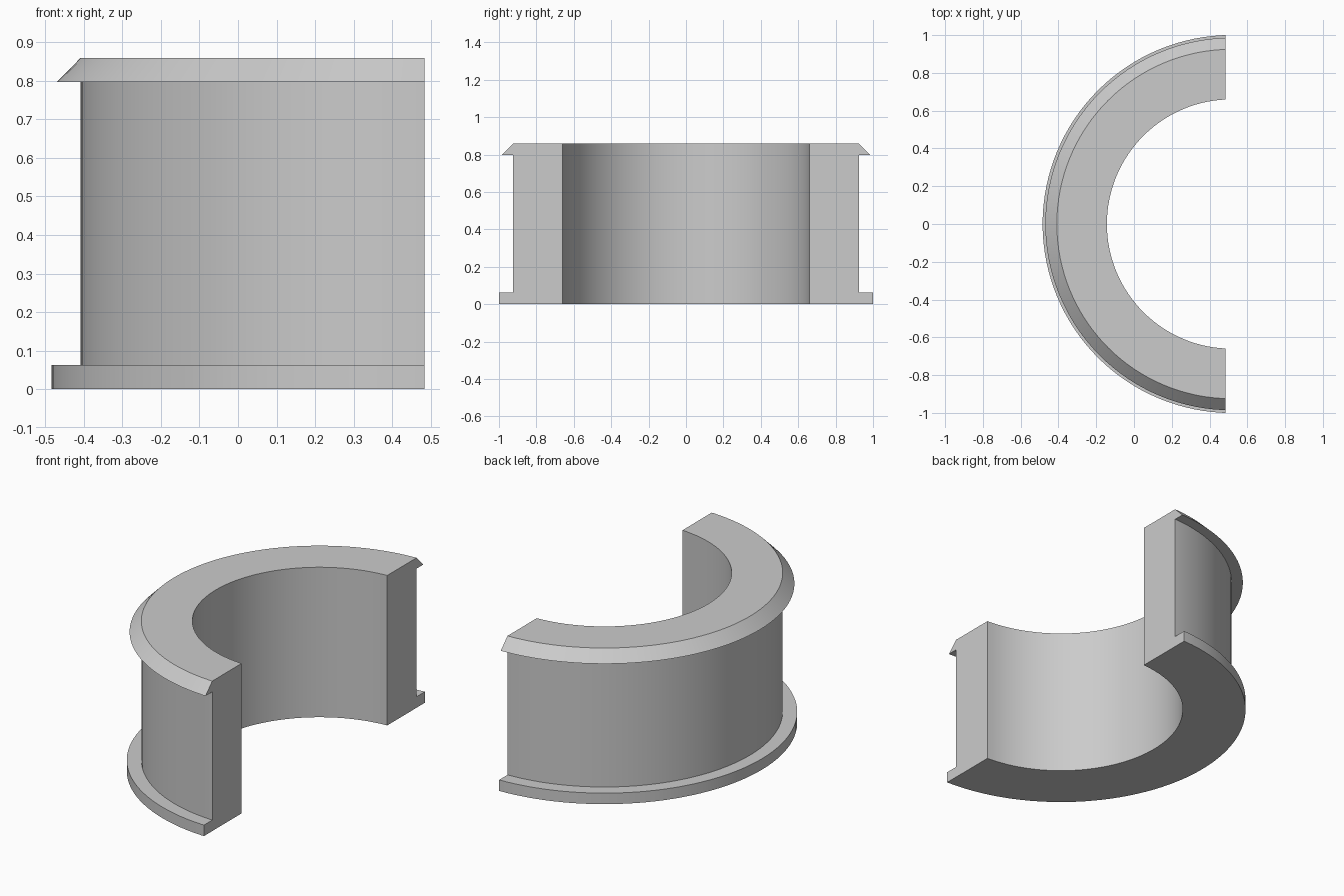
import bpy, bmesh, math
from mathutils import Vector

cube = bpy.data.objects.get("Cube")
if cube:
    bpy.data.objects.remove(cube, do_unlink=True)

CENTRE_X = 0.5165   # axis of the ring
CUT_X = 0.484       # flat cut plane just short of the axis
STEPS = 128

# One plain grey
grey = bpy.data.materials.new("plain grey")
grey.use_nodes = True
colour = (0.6, 0.6, 0.6, 1)
grey.diffuse_color = colour
grey.node_tree.nodes["Principled BSDF"].inputs["Base Color"].default_value = colour

# Wall section (radius, height): bottom flange, straight wall, bevelled top lip
section = [(0.66, 0), (1.0005, 0), (1.0005, 0.063), (0.925, 0.063),
           (0.925, 0.797), (0.986, 0.797), (0.925, 0.859), (0.66, 0.859)]

bm = bmesh.new()
verts = [bm.verts.new((CENTRE_X - r, 0, z)) for r, z in section]
edges = [bm.edges.new((a, b)) for a, b in zip(verts, verts[1:] + verts[:1])]

# Revolve the section into a full ring
bmesh.ops.spin(bm, geom=verts + edges, cent=(CENTRE_X, 0, 0), axis=(0, 0, 1),
               angle=math.tau, steps=STEPS, use_merge=False)
bmesh.ops.remove_doubles(bm, verts=bm.verts, dist=0.0001)

# Keep the left-hand half and close the two cut ends
cut = bmesh.ops.bisect_plane(bm, geom=bm.verts[:] + bm.edges[:] + bm.faces[:],
                             plane_co=Vector((CUT_X, 0, 0)), plane_no=Vector((1, 0, 0)),
                             clear_outer=True)
rim = [e for e in bm.edges if e.is_boundary]
bmesh.ops.edgeloop_fill(bm, edges=rim)
bmesh.ops.recalc_face_normals(bm, faces=bm.faces)

mesh = bpy.data.meshes.new("half_bushing")
bm.to_mesh(mesh)
bm.free()
mesh.materials.append(grey)
bushing = bpy.data.objects.new("half_bushing", mesh)
bpy.context.collection.objects.link(bushing)

# Smooth round walls with crisp rims
bpy.ops.object.select_all(action="DESELECT")
bushing.select_set(True)
bpy.context.view_layer.objects.active = bushing
bpy.ops.object.shade_smooth_by_angle(angle=math.radians(30))
